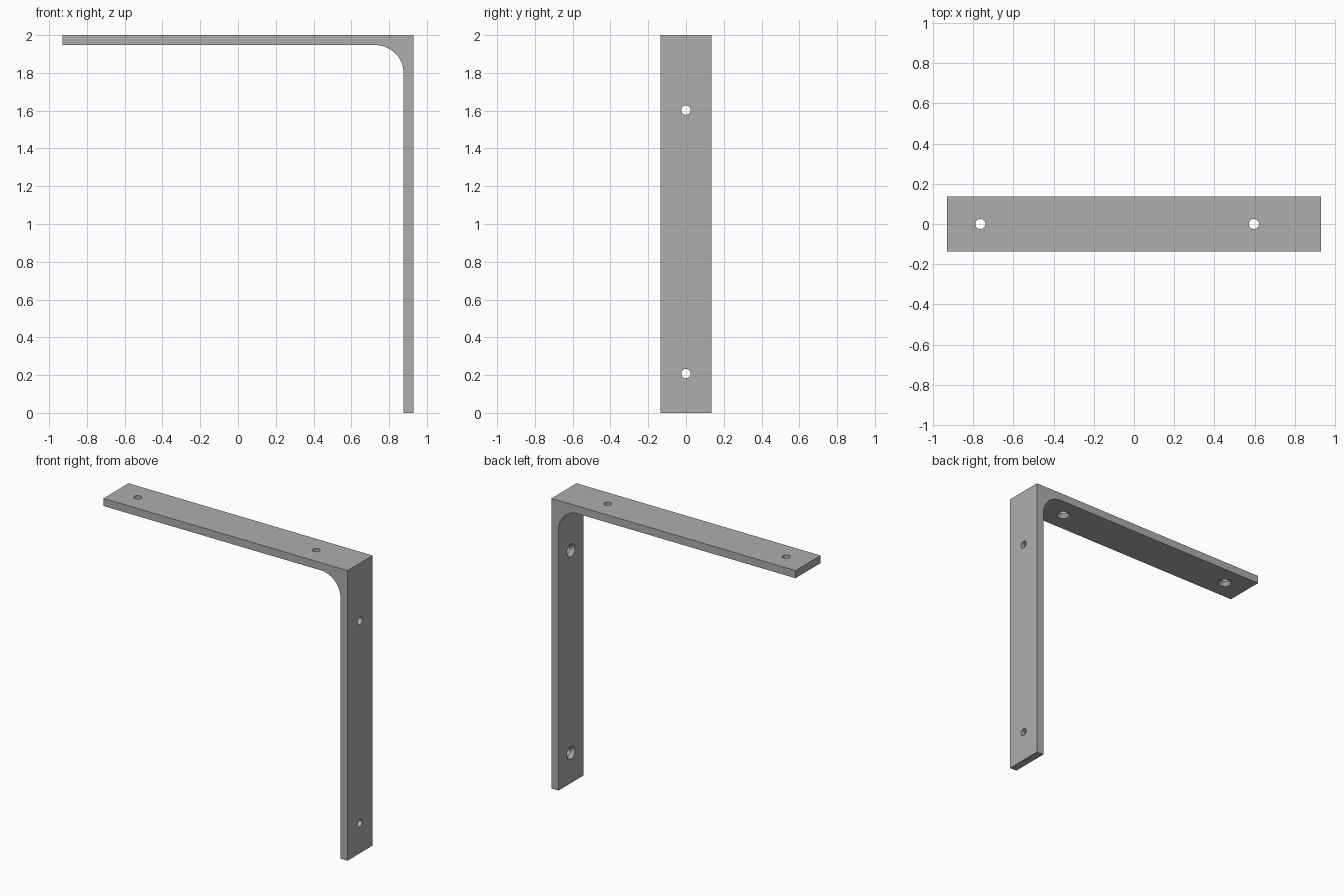
import bpy, bmesh, math
from mathutils import Matrix, Vector

cube = bpy.data.objects.get("Cube")
if cube:
    bpy.data.objects.remove(cube, do_unlink=True)

LEFT, RIGHT, TOP = -0.93, 0.93, 2.0
HALF_WIDTH, THICK, FILLET = 0.136, 0.053, 0.15
HOLE_R, SINK_R, SINK_DEPTH = 0.025, 0.044, 0.024

# Plain grey metal
metal = bpy.data.materials.new("grey_metal")
metal.use_nodes = True
grey = (0.42, 0.42, 0.42, 1)
metal.diffuse_color = grey
metal.node_tree.nodes["Principled BSDF"].inputs["Base Color"].default_value = grey


def finish(bm, name):
    bmesh.ops.recalc_face_normals(bm, faces=bm.faces)
    mesh = bpy.data.meshes.new(name)
    bm.to_mesh(mesh)
    bm.free()
    mesh.materials.append(metal)
    obj = bpy.data.objects.new(name, mesh)
    bpy.context.collection.objects.link(obj)
    return obj


# L-shaped side profile with a rounded inner corner, extruded across the width
inner_x, inner_z = RIGHT - THICK, TOP - THICK
profile = [(LEFT, inner_z), (LEFT, TOP), (RIGHT, TOP), (RIGHT, 0), (inner_x, 0)]
for i in range(17):
    a = math.pi / 2 * i / 16
    profile.append((inner_x - FILLET + FILLET * math.cos(a),
                    inner_z - FILLET + FILLET * math.sin(a)))
bm = bmesh.new()
face = bm.faces.new([bm.verts.new((x, -HALF_WIDTH, z)) for x, z in profile])
ext = bmesh.ops.extrude_face_region(bm, geom=[face])
bmesh.ops.translate(bm, vec=(0, 2 * HALF_WIDTH, 0),
                    verts=[v for v in ext["geom"] if isinstance(v, bmesh.types.BMVert)])
bracket = finish(bm, "shelf_bracket")


# Countersunk screw holes: a lathed plug along local z, wide end on the inner face
def hole_cutter(bm, location, direction):
    extra = 0.02
    slope = (SINK_R - HOLE_R) / SINK_DEPTH
    rings = [(SINK_R + slope * extra, -extra), (HOLE_R, SINK_DEPTH),
             (HOLE_R, THICK + extra)]
    turn = Vector(direction).to_track_quat('Z', 'Y').to_matrix().to_4x4()
    place = Matrix.Translation(location) @ turn
    loops = []
    for r, h in rings:
        loops.append([bm.verts.new(place @ Vector((r * math.cos(t), r * math.sin(t), h)))
                      for t in (math.tau * k / 32 for k in range(32))])
    for low, high in zip(loops, loops[1:]):
        for k in range(32):
            n = (k + 1) % 32
            bm.faces.new((low[k], low[n], high[n], high[k]))
    bm.faces.new(loops[0][::-1])
    bm.faces.new(loops[-1])


bm = bmesh.new()
for x in (-0.765, 0.597):
    hole_cutter(bm, (x, 0, inner_z), (0, 0, 1))
for z in (0.208, 1.603):
    hole_cutter(bm, (inner_x, 0, z), (1, 0, 0))
cutter = finish(bm, "screw_hole_cutter")

cut = bracket.modifiers.new("screw_holes", 'BOOLEAN')
cut.operation, cut.solver, cut.object = 'DIFFERENCE', 'EXACT', cutter
bpy.ops.object.select_all(action='DESELECT')
bracket.select_set(True)
bpy.context.view_layer.objects.active = bracket
bpy.ops.object.modifier_apply(modifier=cut.name)
bpy.data.objects.remove(cutter, do_unlink=True)

# Smooth the fillet and holes, keep the edges sharp
bpy.ops.object.shade_smooth_by_angle(angle=math.radians(30))
